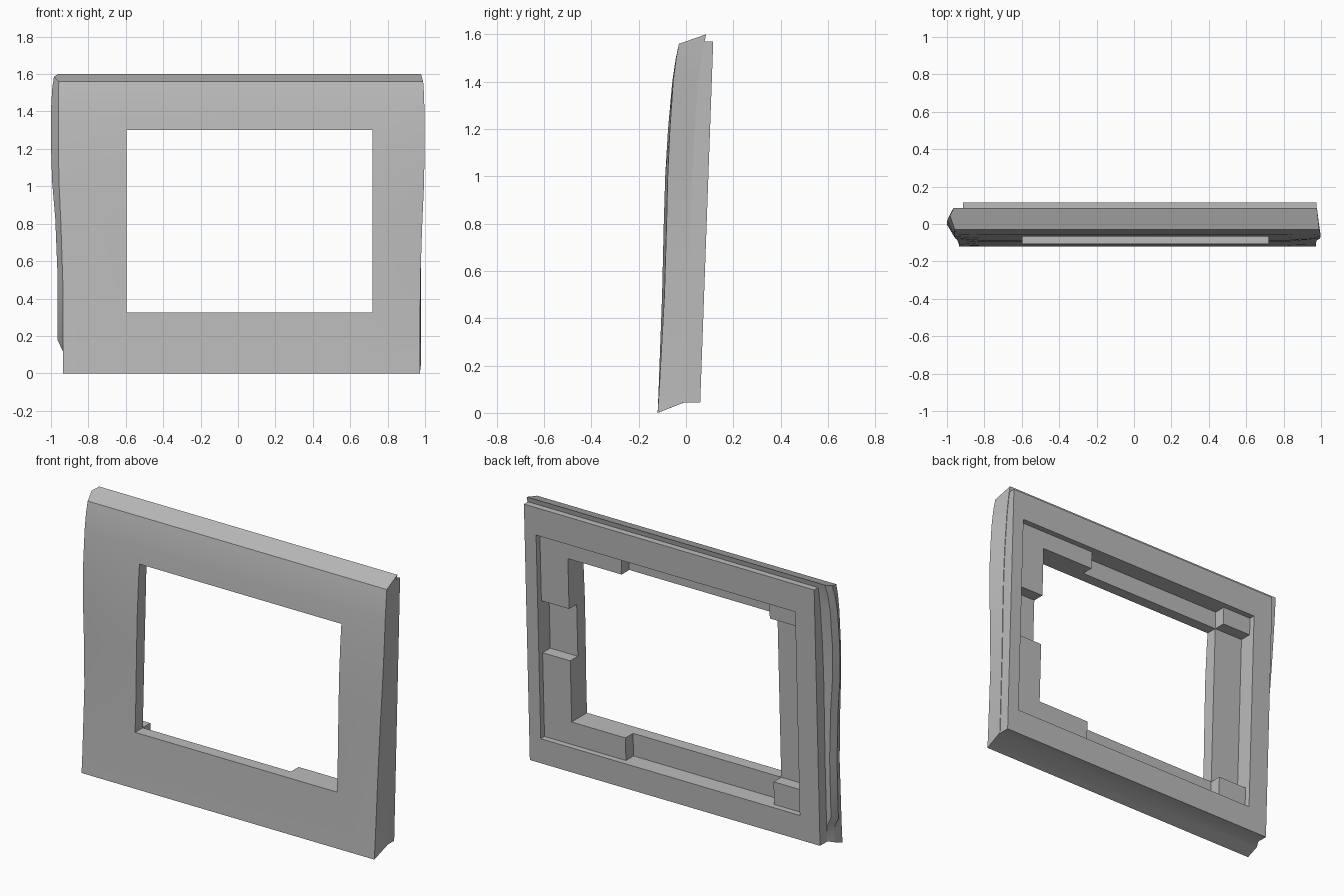
import bpy, bmesh, math

cube = bpy.data.objects.get("Cube")
if cube:
    bpy.data.objects.remove(cube)

grey = bpy.data.materials.new("light_grey")
grey.use_nodes = True
colour = (0.5, 0.5, 0.5, 1)
grey.diffuse_color = colour
grey.node_tree.nodes["Principled BSDF"].inputs["Base Color"].default_value = colour


def loft(name, rings):
    """Solid skinned through closed rings of points, capped at both ends."""
    bm = bmesh.new()
    rows = [[bm.verts.new(p) for p in ring] for ring in rings]
    n = len(rows[0])
    for a, b in zip(rows, rows[1:]):
        for i in range(n):
            j = (i + 1) % n
            bm.faces.new((a[i], a[j], b[j], b[i]))
    bm.faces.new(rows[0])
    bm.faces.new(rows[-1])
    bmesh.ops.recalc_face_normals(bm, faces=bm.faces)
    mesh = bpy.data.meshes.new(name)
    bm.to_mesh(mesh)
    bm.free()
    mesh.materials.append(grey)
    obj = bpy.data.objects.new(name, mesh)
    bpy.context.collection.objects.link(obj)
    return obj


def back(z):
    return 0.06 + 0.036 * (z - 0.04)


def leaning_box(name, x0, x1, z0, z1, d0, d1):
    """Box parallel to the leaning back plane; d is the offset from it."""
    return loft(name, [[(x0, back(z) + d0, z), (x1, back(z) + d0, z),
                        (x1, back(z) + d1, z), (x0, back(z) + d1, z)]
                       for z in (z0, z1)])


def combine(target, tool, operation):
    mod = target.modifiers.new(operation, 'BOOLEAN')
    mod.operation = operation
    mod.solver = 'EXACT'
    mod.object = tool
    bpy.context.view_layer.objects.active = target
    bpy.ops.object.modifier_apply(modifier=mod.name)
    bpy.data.objects.remove(tool)


# Curved front cover: height, front y, right edge, front left edge, flared ear
stations = [
    (0.00, -0.120, 0.972, -0.935, -0.935),
    (0.09, -0.116, 0.972, -0.935, -0.937),
    (0.15, -0.114, 0.973, -0.935, -0.965),
    (0.50, -0.101, 0.975, -0.937, -0.965),
    (0.80, -0.094, 0.985, -0.947, -0.977),
    (1.00, -0.088, 0.994, -0.956, -0.994),
    (1.20, -0.076, 0.998, -0.961, -1.000),
    (1.40, -0.058, 0.997, -0.961, -0.999),
    (1.50, -0.043, 0.994, -0.960, -0.993),
    (1.56, -0.030, 0.990, -0.958, -0.984),
]
rings = []
for z, y, right, left, ear in stations:
    bow = 0.012 * math.sin(math.pi * z / 1.56)
    zb = 0.045 + z * (1.6 - 0.045) / 1.56
    zm = z + (zb - z) * 0.65
    rings.append([
        (-0.82, y, z), (0.82, y, z), (right, y + bow, z),
        (0.978, y + 0.115, zb), (ear + 0.02, y + 0.115, zb),
        (ear, y + 0.075, zm), (left, y + bow, z)])
frame = loft("bezel_frame", rings)

# Rear rim slab
combine(frame, leaning_box("rear_slab", -0.915, 0.975, 0.043, 1.57, -0.09, 0), 'UNION')

# Shallow rear recess, leaving the corner blocks standing
combine(frame, leaning_box("recess", -0.787, 0.90, 0.19, 1.405, -0.035, 0.1), 'DIFFERENCE')

# Window opening straight through
window = loft("window", [[(-0.595, -0.5, z), (0.72, -0.5, z), (0.72, 0.5, z), (-0.595, 0.5, z)]
                         for z in (0.325, 1.30)])
combine(frame, window, 'DIFFERENCE')

# Deep channels between the corner blocks
channels = [
    (0.66, 0.90, 0.69, 1.00),
    (-0.787, -0.55, 0.325, 1.30),
    (-0.595, 0.37, 1.25, 1.405),
    (-0.595, 0.37, 0.19, 0.37),
]
for x0, x1, z0, z1 in channels:
    combine(frame, leaning_box("channel", x0, x1, z0, z1, -0.106, 0.1), 'DIFFERENCE')

# Smooth curve with sharp edges
bpy.ops.object.select_all(action='DESELECT')
frame.select_set(True)
bpy.context.view_layer.objects.active = frame
bpy.ops.object.shade_smooth_by_angle(angle=math.radians(25))
